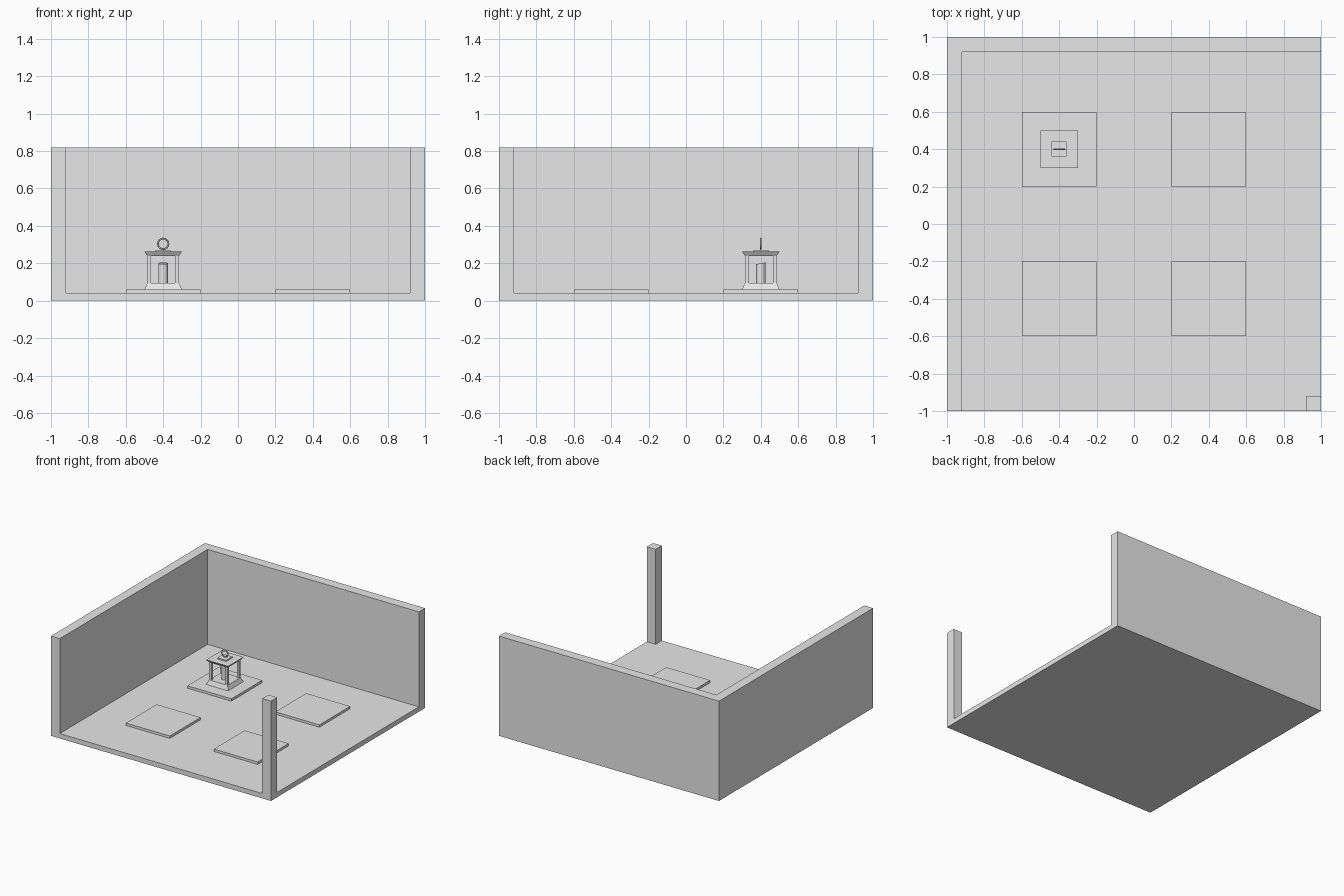
import bpy, bmesh, math
from mathutils import Matrix, Vector

cube = bpy.data.objects.get("Cube")
if cube:
    bpy.data.objects.remove(cube, do_unlink=True)

GREY = (0.8, 0.8, 0.8, 1)
stone = bpy.data.materials.new("light grey")
stone.use_nodes = True
stone.diffuse_color = GREY
stone.node_tree.nodes["Principled BSDF"].inputs["Base Color"].default_value = GREY


def finish(name, bm):
    bmesh.ops.recalc_face_normals(bm, faces=bm.faces)
    mesh = bpy.data.meshes.new(name)
    bm.to_mesh(mesh)
    bm.free()
    mesh.materials.append(stone)
    obj = bpy.data.objects.new(name, mesh)
    bpy.context.collection.objects.link(obj)
    return obj


def block(name, x, y, z0, z1, bottom, top=None):
    """Square block; a different top width makes it taper."""
    bm = bmesh.new()
    bmesh.ops.create_cube(bm, size=1)
    for v in bm.verts:
        upper = v.co.z > 0
        width = top if upper and top else bottom
        v.co = Vector((x + v.co.x * width, y + v.co.y * width, z1 if upper else z0))
    return finish(name, bm)


# Room shell: floor, left-hand and back walls and corner post in one solid
FLOOR, WALL_TOP, INNER = 0.04, 0.82, 0.92
bm = bmesh.new()
bmesh.ops.create_grid(bm, x_segments=3, y_segments=3, size=1)
for v in bm.verts:
    for axis in (0, 1):
        if abs(v.co[axis]) < 0.9:
            v.co[axis] = math.copysign(INNER, v.co[axis])


def raise_faces(faces, height):
    result = bmesh.ops.extrude_face_region(bm, geom=faces, use_keep_orig=(height == FLOOR))
    verts = [g for g in result["geom"] if isinstance(g, bmesh.types.BMVert)]
    bmesh.ops.translate(bm, verts=verts, vec=(0, 0, height))
    if height != FLOOR:
        bmesh.ops.delete(bm, geom=[f for f in faces if f.is_valid], context='FACES_ONLY')
    return [g for g in result["geom"] if isinstance(g, bmesh.types.BMFace)]


def is_raised(face):
    c = face.calc_center_median()
    return c.x < -INNER or c.y > INNER or (c.x > INNER and c.y < -INNER)


floor_faces = raise_faces(bm.faces[:], FLOOR)
raise_faces([f for f in floor_faces if is_raised(f)], WALL_TOP - FLOOR)
bmesh.ops.recalc_face_normals(bm, faces=bm.faces)
bmesh.ops.dissolve_limit(bm, angle_limit=0.01, verts=bm.verts, edges=bm.edges)
finish("room_shell", bm)

# Four floor slabs
SLAB_TOP = 0.06
for x in (-0.4, 0.4):
    for y in (-0.4, 0.4):
        side = ("left" if x > 0 else "right") + ("_back" if y > 0 else "_front")
        block("slab_" + side, x, y, FLOOR, SLAB_TOP, 0.4)

# Lantern body
LX, LY = -0.4, 0.4
BASE_TOP, ROOF_LOW, ROOF_TOP, CAP_TOP = 0.095, 0.24, 0.262, 0.272
block("lantern_base", LX, LY, SLAB_TOP, BASE_TOP, 0.2, 0.17)
for sx in (-1, 1):
    for sy in (-1, 1):
        block("lantern_post", LX + sx * 0.074, LY + sy * 0.074, BASE_TOP, ROOF_LOW, 0.02)
block("lantern_roof", LX, LY, ROOF_LOW, ROOF_TOP, 0.17, 0.2)
block("lantern_cap", LX, LY, ROOF_TOP, CAP_TOP, 0.08)

# Candle with a slanted top
bm = bmesh.new()
bmesh.ops.create_cone(bm, cap_ends=True, segments=12, radius1=0.025, radius2=0.025, depth=0.105)
for v in bm.verts:
    if v.co.z > 0:
        v.co.z += v.co.y * 0.2
bmesh.ops.translate(bm, verts=bm.verts, vec=(LX, LY, BASE_TOP + 0.0525))
finish("candle", bm)

# Upright carrying ring
bpy.ops.mesh.primitive_torus_add(
    major_segments=16, minor_segments=6, major_radius=0.028, minor_radius=0.005,
    location=(LX, LY, CAP_TOP + 0.032), rotation=(math.pi / 2, 0, 0))
ring = bpy.context.object
ring.name = "carrying_ring"
ring.data.materials.clear()
ring.data.materials.append(stone)
